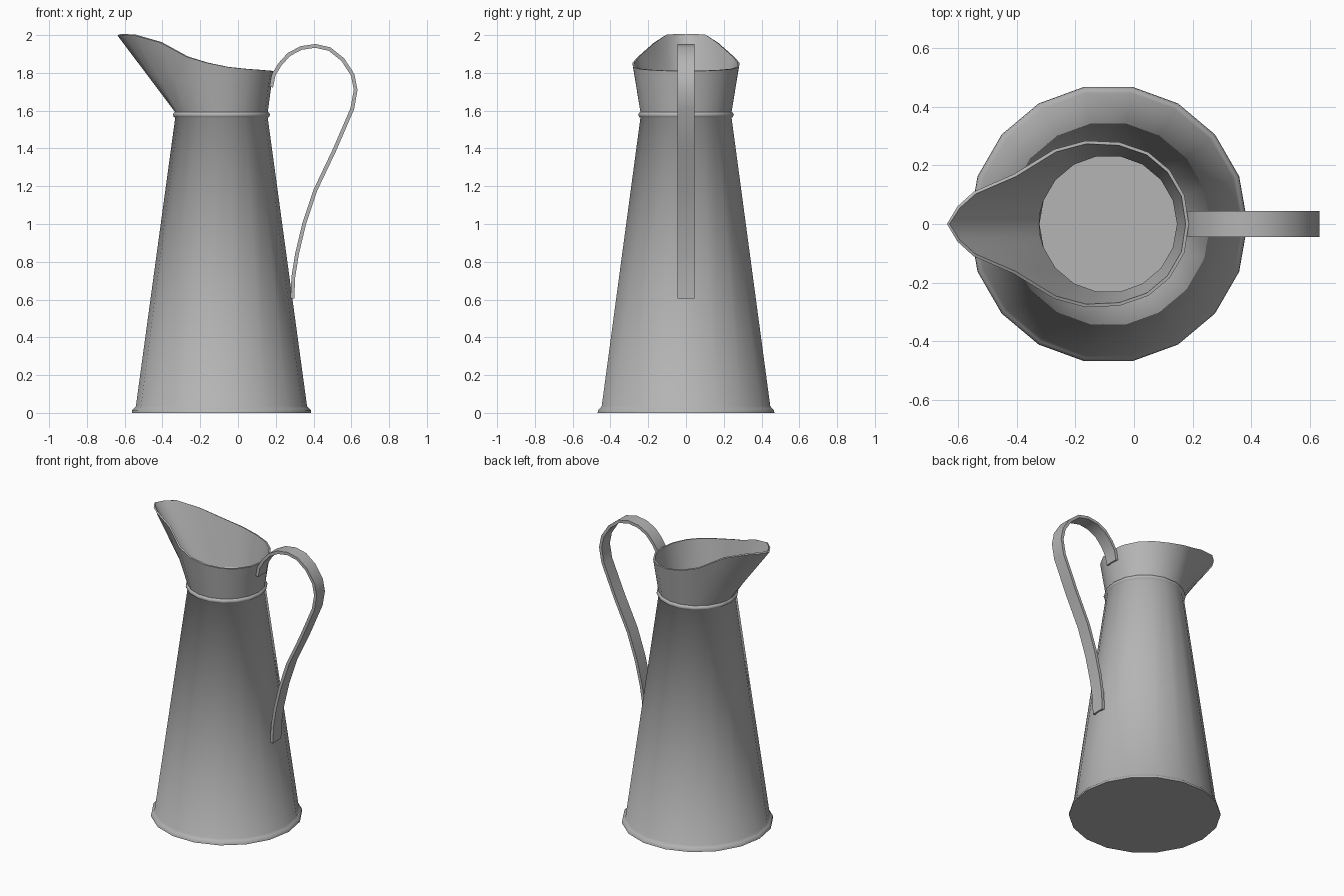
import bpy, math

if "Cube" in bpy.data.objects:
    bpy.data.objects.remove(bpy.data.objects["Cube"])

CX = -0.0875   # axis of the body
N = 18

# Dull zinc grey
zinc = bpy.data.materials.new("zinc_grey")
zinc.diffuse_color = (0.46, 0.46, 0.46, 1)
zinc.use_nodes = True
zinc.node_tree.nodes["Principled BSDF"].inputs["Base Color"].default_value = zinc.diffuse_color


def make(name, verts, faces, thickness, offset=-1):
    me = bpy.data.meshes.new(name)
    me.from_pydata(verts, [], faces)
    me.update()
    me.materials.append(zinc)
    ob = bpy.data.objects.new(name, me)
    bpy.context.collection.objects.link(ob)
    mod = ob.modifiers.new("wall", 'SOLIDIFY')
    mod.thickness = thickness
    mod.offset = offset
    bpy.ops.object.select_all(action='DESELECT')
    ob.select_set(True)
    bpy.context.view_layer.objects.active = ob
    bpy.ops.object.modifier_apply(modifier="wall")
    bpy.ops.object.shade_smooth_by_angle(angle=math.radians(65))
    return ob


def loft(rings):
    n = len(rings[0])
    verts = [v for r in rings for v in r]
    faces = [(i * n + j, i * n + (j + 1) % n, (i + 1) * n + (j + 1) % n, (i + 1) * n + j)
             for i in range(len(rings) - 1) for j in range(n)]
    return verts, faces


def around(r, z, degrees):
    return [(CX + r * math.cos(math.radians(a)), r * math.sin(math.radians(a)), z) for a in degrees]


# Tapered body with foot flare and neck bead, closed at the bottom
profile = [(0.475, 0.0), (0.473, 0.014), (0.463, 0.024), (0.453, 0.036), (0.245, 1.562),
           (0.253, 1.568), (0.257, 1.578), (0.253, 1.588), (0.245, 1.594)]
steps = [i * 360 / N for i in range(N)]
verts, faces = loft([around(r, z, steps) for r, z in profile])
faces.append(tuple(reversed(range(N))))
make("body", verts, faces, 0.011)

# Collar sweeping up into the pouring spout: half rim, mirrored in y
half_rim = [(0.187, 0, 1.81), (0.172, 0.098, 1.811), (0.122, 0.184, 1.815), (0.049, 0.245, 1.82),
            (-0.05, 0.279, 1.83), (-0.165, 0.284, 1.853), (-0.272, 0.255, 1.885),
            (-0.41, 0.17, 1.96), (-0.547, 0.11, 1.998), (-0.602, 0.06, 2.0), (-0.638, 0, 1.998)]
half_deg = [0, 20, 40, 60, 80, 100, 120, 140, 160, 170, 180]
rim = half_rim + [(x, -y, z) for x, y, z in half_rim[-2:0:-1]]
degs = half_deg + [360 - a for a in half_deg[-2:0:-1]]
neck = around(0.245, 1.592, degs)
middle = [tuple(a + (b - a) * 0.5 for a, b in zip(p, q)) for p, q in zip(neck, rim)]
make("spout_collar", *loft([neck, middle, rim]), 0.011)

# Flat strap handle, from a tab on the collar to the body
path = [(0.176, 1.725), (0.189, 1.79), (0.222, 1.845), (0.27, 1.898), (0.335, 1.932), (0.41, 1.943),
        (0.485, 1.926), (0.555, 1.87), (0.607, 1.79), (0.623, 1.71), (0.605, 1.61), (0.51, 1.39),
        (0.41, 1.18), (0.35, 1.0), (0.312, 0.84), (0.293, 0.72), (0.288, 0.605)]
verts = [(x, y, z) for x, z in path for y in (-0.045, 0.045)]
faces = [(2 * i, 2 * i + 1, 2 * i + 3, 2 * i + 2) for i in range(len(path) - 1)]
make("handle", verts, faces, 0.02, 0)
